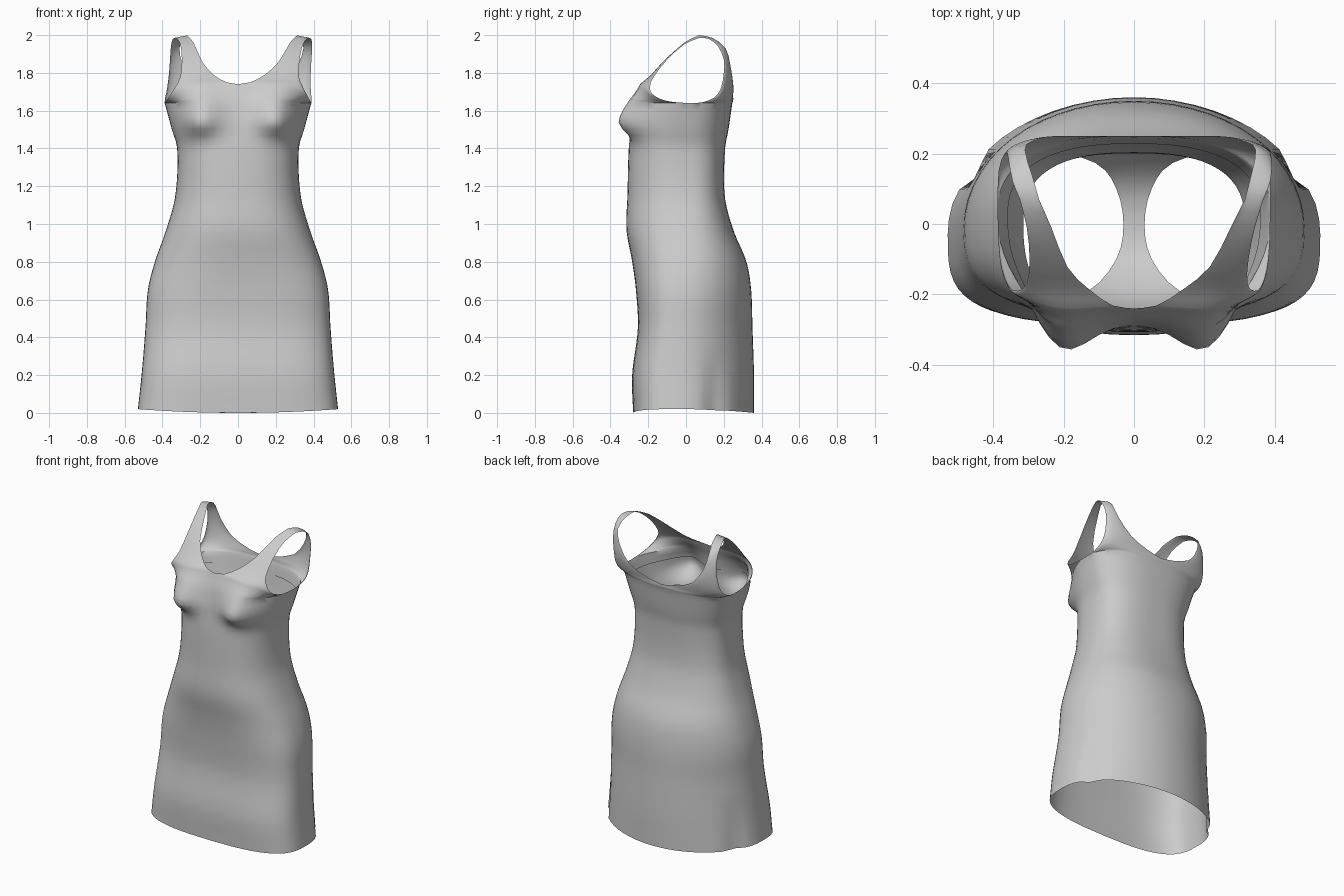
import bpy, bmesh
from math import sin, cos, pi, exp, sqrt
from mathutils import Vector

if "Cube" in bpy.data.objects:
    bpy.data.objects.remove(bpy.data.objects["Cube"])

NQ = 14  # columns per quarter

# body sections: z, half width, side y, front y, back y, front / back squareness
BODY = [
    (0.00, .530, -.03, -.280, .360, 3.5, 2.0),
    (0.20, .510, -.03, -.285, .360, 3.3, 2.0),
    (0.45, .490, -.02, -.255, .352, 3.0, 2.0),
    (0.65, .477, -.01, -.265, .345, 2.8, 2.1),
    (0.80, .440, .00, -.285, .320, 2.6, 2.2),
    (0.97, .380, .00, -.315, .250, 2.5, 2.4),
    (1.15, .332, .00, -.310, .205, 2.5, 2.6),
    (1.40, .322, .00, -.303, .207, 2.5, 2.6),
    (1.50, .350, .01, -.290, .225, 2.4, 2.5),
    (1.64, .388, .03, -.270, .245, 2.3, 2.5)]

# upper rows: armhole point, neckline point
FRONT = [((.385, -.06, 1.645), (0, -.26, 1.68)), ((.375, -.13, 1.66), (0, -.25, 1.71)),
         ((.355, -.18, 1.69), (0, -.24, 1.74)), ((.33, -.19, 1.73), (.06, -.23, 1.75)),
         ((.305, -.17, 1.78), (.13, -.18, 1.79)), ((.297, -.10, 1.87), (.19, -.12, 1.86)),
         ((.305, -.01, 1.95), (.235, -.01, 1.96)), ((.325, .07, 1.985), (.27, .07, 2.0))]
BACK = [((.388, .09, 1.645), (0, .25, 1.655)), ((.385, .15, 1.67), (0, .25, 1.67)),
        ((.375, .185, 1.72), (.10, .25, 1.69)), ((.365, .20, 1.80), (.22, .25, 1.74)),
        ((.36, .20, 1.87), (.29, .235, 1.84)), ((.355, .17, 1.94), (.31, .21, 1.93)),
        ((.345, .12, 1.98), (.29, .14, 1.985)), ((.325, .07, 1.985), (.27, .07, 2.0))]


def sample(table, t):
    """Smooth interpolation of table rows keyed by their first value."""
    k = max(i for i in range(len(table) - 1) if table[i][0] <= t + 1e-9)
    a, b = table[k], table[k + 1]
    p, q = table[max(k - 1, 0)], table[min(k + 2, len(table) - 1)]
    h = b[0] - a[0]
    s = (t - a[0]) / h
    out = []
    for i in range(1, len(a)):
        ma = (b[i] - p[i]) / (b[0] - p[0]) * h
        mb = (q[i] - a[i]) / (q[0] - a[0]) * h
        out.append((2*s**3 - 3*s*s + 1) * a[i] + (s**3 - 2*s*s + s) * ma
                   + (3*s*s - 2*s**3) * b[i] + (s**3 - s*s) * mb)
    return out


def quarter_row(S, C, n, front):
    """Curved row from the side point S to the centre point C."""
    row = []
    for i in range(NQ + 1):
        a = i / NQ * pi / 2
        c, s = max(cos(a), 0) ** (2 / n), sin(a) ** (2 / n)
        if i == NQ:
            c = 0
        x = C[0] + (S[0] - C[0]) * c
        y = S[1] + (C[1] - S[1]) * s
        z = S[2] + (C[2] - S[2]) * i / NQ
        if front:  # bust
            sz = .15 if z > 1.54 else .07
            y -= .125 * sin(a) * exp(-((x - .22) / .11) ** 2 - ((z - 1.54) / sz) ** 2)
        elif z < .35:  # side slit fold
            d = .025 * (1 - z / .35) * exp(-((y - .15) / .035) ** 2)
            x -= d
            y -= d * .5
        if z < .3:  # hem rises slightly to the sides
            z += .02 * (x / .53) ** 2 * (1 - z / .3)
        row.append(Vector((x, y, z)))
    return row


def body_row(z, front):
    w, sy, yf, yb, nf, nb = sample(BODY, z)
    return quarter_row((w, sy, z), (0, yf if front else yb, z), nf if front else nb, front)


def upper_rows(table, front):
    w, sy, yf, yb, nf, nb = sample(BODY, 1.64)
    y = yf if front else yb
    pts = [(0, w, sy, 1.64, 0, y, 1.64)]
    pts += [(k + 1, *S, *C) for k, (S, C) in enumerate(table)]
    rows = []
    for k in range(1, 2 * len(table) + 1):
        t = k / 2
        v = sample(pts, t)
        v[3] = max(v[3], 0)
        n = 2.4 - 1.3 * t / len(table)
        rows.append(quarter_row(v[:3], v[3:], n, front))
    return rows


def add_grid(bm, rows, sign=1):
    grid = [[bm.verts.new((p.x * sign, p.y, p.z)) for p in r] for r in rows]
    for r0, r1 in zip(grid, grid[1:]):
        for i in range(len(r0) - 1):
            bm.faces.new((r0[i], r0[i + 1], r1[i + 1], r1[i]))


def finish(bm, name):
    bmesh.ops.remove_doubles(bm, verts=bm.verts, dist=.0008)
    bmesh.ops.recalc_face_normals(bm, faces=bm.faces)
    me = bpy.data.meshes.new(name)
    bm.to_mesh(me)
    bm.free()
    ob = bpy.data.objects.new(name, me)
    bpy.context.collection.objects.link(ob)
    bpy.ops.object.select_all(action='DESELECT')
    ob.select_set(True)
    bpy.context.view_layer.objects.active = ob
    bpy.ops.object.shade_smooth_by_angle(angle=.7)
    return ob


# dress: skirt, bodice and shoulder straps in one shell
bm = bmesh.new()
levels = [1.64 * k / 48 for k in range(49)]
for front, table in ((True, FRONT), (False, BACK)):
    rows = [body_row(z, front) for z in levels] + upper_rows(table, front)
    for sign in (1, -1):
        add_grid(bm, rows, sign)
for v in bm.verts:  # one strap sits a little further out
    if v.co.x > 0 and v.co.z > 1.64:
        v.co.x += .045 * (v.co.z - 1.64) / .36 * min(1, v.co.x / .2)
finish(bm, "dress")

# inner bust band just inside the bodice
bm = bmesh.new()
for front in (True, False):
    rows = [body_row(1.42 + .02 * k, front) for k in range(9)]
    rows = [[Vector((p.x * .97, p.y * .97, p.z)) for p in r] for r in rows]
    for sign in (1, -1):
        add_grid(bm, rows, sign)
finish(bm, "inner_bust_band")

# inner brief: path of t, y, z, half width from front to back
BRIEF = [(0, -.27, .90, .36), (1, -.25, .78, .25), (2, -.20, .66, .13), (3, -.10, .57, .05),
         (4, .00, .55, .03), (5, .10, .57, .05), (6, .18, .64, .11), (7, .26, .78, .28),
         (8, .24, .90, .36)]
bm = bmesh.new()
rows = []
for k in range(25):
    y, z, w = sample(BRIEF, k / 3)
    rows.append([Vector((w * s / 6, y * sqrt(1 - (w * s / 6 / .42) ** 2), z))
                 for s in range(-6, 7)])
add_grid(bm, rows)
finish(bm, "inner_brief")
